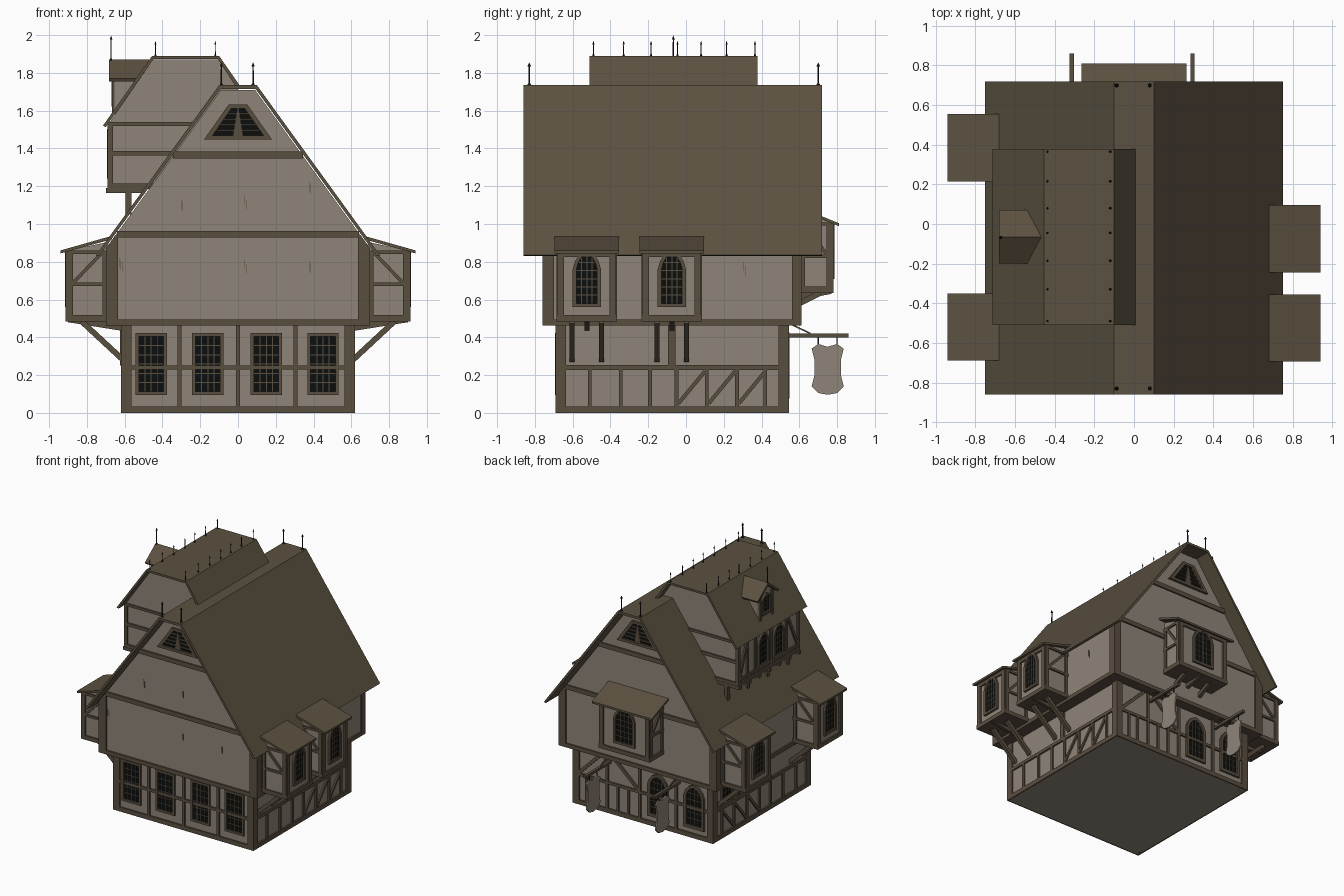
import bpy, bmesh, math
from mathutils import Matrix

if "Cube" in bpy.data.objects:
    bpy.data.objects.remove(bpy.data.objects["Cube"])


def colour(name, h):
    m = bpy.data.materials.new(name)
    c = [int(h[i:i + 2], 16) / 255 for i in (0, 2, 4)]
    m.diffuse_color = [((v + 0.055) / 1.055) ** 2.4 if v > 0.04 else v / 12.92 for v in c] + [1]
    m.use_nodes = True
    m.node_tree.nodes["Principled BSDF"].inputs["Base Color"].default_value = m.diffuse_color
    return m


MATS = {"plaster": colour("plaster", "8f8579"), "timber": colour("timber", "5a4e40"),
        "roof": colour("roof_tiles", "5b5140"), "glass": colour("dark_glass", "0c0f0e"),
        "iron": colour("iron", "23211e")}
parts = {}


def mesh(name, mat):
    return parts.setdefault((name, mat), bmesh.new())


def prism(name, mat, W, pts, d0, d1):
    """Extrude a polygon drawn on wall W from depth d0 to d1."""
    bm = mesh(name, mat)
    lo = [bm.verts.new(W(a, z, d0)) for a, z in pts]
    hi = [bm.verts.new(W(a, z, d1)) for a, z in pts]
    fs = [bm.faces.new(lo), bm.faces.new(hi[::-1])]
    for i in range(len(pts)):
        j = (i + 1) % len(pts)
        fs.append(bm.faces.new((lo[j], lo[i], hi[i], hi[j])))
    bmesh.ops.recalc_face_normals(bm, faces=fs)


def wall(side, off):
    return {"front": lambda a, z, d: (a, -off - d, z), "back": lambda a, z, d: (a, off + d, z),
            "right": lambda a, z, d: (off + d, a, z), "left": lambda a, z, d: (-off - d, a, z)}[side]


def rect(a0, a1, z0, z1):
    return [(a0, z0), (a1, z0), (a1, z1), (a0, z1)]


def box(name, mat, x0, x1, y0, y1, z0, z1):
    prism(name, mat, wall("back", 0), rect(x0, x1, z0, z1), y0, y1)


def bar(name, W, a0, z0, a1, z1, w=0.022, d0=-0.01, d1=0.012, mat="timber"):
    l = math.hypot(a1 - a0, z1 - z0)
    nx, nz = -(z1 - z0) / l * w / 2, (a1 - a0) / l * w / 2
    prism(name, mat, W, [(a0 + nx, z0 + nz), (a1 + nx, z1 + nz), (a1 - nx, z1 - nz), (a0 - nx, z0 - nz)], d0, d1)


def ring(name, W, outer, inner, d1=0.016):
    for i in range(len(outer)):
        j = (i + 1) % len(outer)
        prism(name, "timber", W, [outer[i], outer[j], inner[j], inner[i]], -0.01, d1)


def window(name, W, a, z0, z1, w, nx, nz, arch=0.0, fr=0.02):
    """Glass, frame and glazing bars; arch is the height of the pointed head."""
    hw, zs = w / 2, z1 - arch

    def outline(e):
        p = [(a - hw - e, z0 - e), (a + hw + e, z0 - e)]
        if not arch:
            return p + [(a + hw + e, z1 + e), (a - hw - e, z1 + e)]
        return p + [(a + (hw + e) * t, zs + (arch + e) * h) for t, h in
                    ((1, 0), (0.82, 0.45), (0.5, 0.8), (0, 1), (-0.5, 0.8), (-0.82, 0.45), (-1, 0))]
    prism(name + "_glass", "glass", W, outline(0), -0.002, 0.004)
    ring(name + "_frame", W, outline(fr), outline(0))
    for i in range(1, nx):
        t = -1 + 2 * i / nx
        bar(name + "_bars", W, a + t * hw, z0, a + t * hw, zs + arch * (1 - t * t), 0.005, 0, 0.007)
    for i in range(1, nz):
        z = z0 + (z1 - z0) * i / nz
        h = hw * math.sqrt(1 - (z - zs) / arch) if arch and z > zs else hw
        bar(name + "_bars", W, a - h, z, a + h, z, 0.005, 0, 0.007)


def bay(side, off, c, hw, depth, z0, zo, zw, oh, drop, ww):
    """Hanging bay with sloping roof, arched window and brackets."""
    P = wall(side, off)
    F = wall(side, off + depth)
    S = lambda a, z, d: P(c + d, z, a)
    prism("bay_walls", "plaster", S, [(-0.03, z0), (depth, z0), (depth, zo), (0, zw - 0.02)], -hw, hw)
    s = (zw - zo) / depth
    e = 0.04
    prism("bay_roof", "roof", S, [(-0.02, zw + 0.012), (depth + e, zo - e * s + 0.012),
                                  (depth + e, zo - e * s - 0.004), (-0.02, zw - 0.006)], -hw - oh, hw + oh)
    prism("bay_floor", "timber", S, rect(-0.03, depth + 0.012, z0 - 0.015, z0 + 0.018), -hw - 0.012, hw + 0.012)
    for q in (-1, 1):
        bar("bay_posts", F, c + q * (hw - 0.01), z0, c + q * (hw - 0.01), zo - 0.01, 0.035)
        T = lambda a, z, d: P(c + q * (hw + d), z, a)
        zm = z0 + (zo - z0) * 0.5
        bar("bay_posts", T, depth - 0.012, z0, depth - 0.012, zo - 0.005, 0.03)
        bar("bay_posts", T, 0.02, z0, 0.02, zo, 0.02)
        bar("bay_posts", T, 0, zm, depth, zm, 0.018)
        bar("bay_posts", T, 0.03, zo - 0.01, depth - 0.02, zm, 0.018)
        bar("bay_posts", T, 0, zo - 0.01, depth, zo - 0.01, 0.018)
        m = q * hw * 0.53
        bar("bay_brackets", S, -0.08, z0 - drop, depth * 0.66, z0 - 0.015, 0.03, m - 0.013, m + 0.013)
    prism("bay_brackets", "timber", S, [(-0.07, z0 - 0.065), (-0.07, z0 - 0.04), (0, z0), (depth, z0),
                                        (depth, z0 - 0.02)], -0.013, 0.013)
    bar("bay_posts", F, c - hw, zo - 0.02, c + hw, zo - 0.02, 0.03)
    window("bay_window", F, c, z0 + 0.08, zo - 0.02, ww, 4, 6, 0.08)


# Ground floor and jettied upper body
box("ground_walls", "plaster", -0.608, 0.608, -0.678, 0.533, 0, 0.47)
for x in (-1, 1):
    box("sill", "timber", *sorted((x * 0.606, x * 0.62)), -0.69, 0.545, 0, 0.035)
box("sill", "timber", -0.62, 0.62, -0.69, -0.676, 0, 0.035)
box("sill", "timber", -0.62, 0.62, 0.531, 0.545, 0, 0.035)
box("jetty_beam", "timber", -0.70, 0.70, -0.76, 0.612, 0.463, 0.495)
Y = wall("back", 0)
prism("upper_walls", "plaster", Y, [(-0.688, 0.48), (0.688, 0.48), (0.688, 0.885), (0.09, 1.71), (-0.09, 1.71),
                                    (-0.688, 0.885)], -0.748, 0.6)
for x in (-1, 1):
    for y0, y1 in ((-0.69, -0.635), (0.49, 0.545)):
        box("ground_corner_posts", "timber", *sorted((x * 0.565, x * 0.62)), y0, y1, 0, 0.47)
    for y0, y1 in ((-0.76, -0.70), (0.56, 0.612)):
        prism("upper_corner_posts", "timber", Y, [(x * 0.635, 0.47), (x * 0.70, 0.47), (x * 0.70, 0.87),
                                                  (x * 0.65, 0.94), (x * 0.635, 0.94)], y0, y1)

# Main roof and large left dormer
prism("main_roof", "roof", Y, [(-0.752, 0.835), (-0.1, 1.735), (0.1, 1.735), (0.752, 0.835), (0.735, 0.83),
                               (0.092, 1.716), (-0.092, 1.716), (-0.735, 0.83)], -0.86, 0.72)
prism("dormer_walls", "plaster", Y, [(-0.678, 1.19), (-0.678, 1.54), (-0.45, 1.87), (-0.1, 1.87), (0, 1.72),
                                     (0, 1.19)], -0.44, 0.31)
prism("dormer_roof", "roof", Y, [(-0.715, 1.52), (-0.455, 1.89), (-0.1, 1.89), (0.015, 1.725), (-0.01, 1.725),
                                 (-0.107, 1.874), (-0.447, 1.874), (-0.7, 1.513)], -0.51, 0.378)
box("dormer_floor", "timber", -0.69, -0.45, -0.452, 0.322, 1.185, 1.215)
DL = wall("left", 0.678)
for side, off in (("front", 0.44), ("back", 0.31)):
    D = wall(side, off)
    bar("dormer_rails", D, -0.685, 1.375, -0.34, 1.375, 0.025)
    bar("dormer_rails", D, -0.685, 1.53, -0.24, 1.53, 0.02)
    bar("dormer_rails", D, -0.675, 1.2, -0.675, 1.53, 0.025)
for z in (1.235, 1.51):
    bar("dormer_rails", DL, -0.44, z, 0.31, z)
for y in (-0.44, -0.29, -0.095, 0.1, 0.2, 0.31):
    bar("dormer_posts", DL, y, 1.2, y, 1.53, 0.024)
for i in range(7):
    y = -0.44 + i * 0.125
    box("dormer_joists", "timber", -0.70, -0.5, y - 0.014, y + 0.014, 1.165, 1.19)
    if i % 2 == 0:
        box("dormer_struts", "timber", -0.595, -0.565, y - 0.014, y + 0.014, 1.05, 1.18)
for y in (-0.19, 0.003):
    window("dormer_window", DL, y, 1.26, 1.485, 0.095, 3, 5, 0.06, 0.018)
bar("dormer_posts", DL, -0.43, 1.24, -0.31, 1.5)
bar("dormer_posts", DL, 0.30, 1.24, 0.21, 1.5)

# Tiny gabled dormer on the dormer roof
L = wall("left", 0)
prism("attic_dormer_walls", "plaster", L, [(-0.15, 1.58), (0.02, 1.58), (0.02, 1.785), (-0.065, 1.85), (-0.15, 1.785)],
      0.47, 0.655)
prism("attic_dormer_roof", "roof", L, [(-0.2, 1.77), (-0.065, 1.872), (0.07, 1.77), (0.062, 1.755), (-0.065, 1.85),
                                       (-0.192, 1.755)], 0.47, 0.682)
AW = wall("left", 0.655)
window("attic_window", AW, -0.065, 1.64, 1.765, 0.08, 3, 4, 0.03, 0.018)
for y in (-0.14, 0.01):
    bar("attic_dormer_posts", AW, y, 1.58, y, 1.785, 0.02)

# Gable timbers and louvred vents, front and back
for side, off in (("front", 0.748), ("back", 0.6)):
    G = wall(side, off)
    bar("gable_beams", G, -0.64, 0.945, 0.64, 0.945, 0.035)
    bar("gable_beams", G, -0.345, 1.365, 0.345, 1.365, 0.035)
    inner = [(-0.135, 1.468), (0.135, 1.468), (0.035, 1.612), (-0.035, 1.612)]
    prism("vent_opening", "glass", G, inner, 0, 0.004)
    ring("vent_frame", G, [(-0.18, 1.447), (0.18, 1.447), (0.05, 1.632), (-0.05, 1.632)], inner, 0.02)
    for i in range(1, 5):
        z = 1.468 + 0.029 * i
        h = 0.135 - 0.1 * i / 5
        bar("vent_louvres", G, -h, z, h, z, 0.007, 0, 0.012)
    prism("vent_louvres", "timber", G, [(-0.028, 1.468), (0.028, 1.468), (0.004, 1.612), (-0.004, 1.612)], 0, 0.014)

# Ground floor framing: front
F = wall("front", 0.678)
for x in (-0.31, 0, 0.305):
    bar("front_posts", F, x, 0.03, x, 0.47)
bar("front_rails", F, -0.6, 0.24, 0.6, 0.24)
for x in (-0.46, -0.16, 0.15, 0.45):
    window("front_window", F, x, 0.112, 0.405, 0.13, 4, 6, 0, 0.018)
# Ground floor framing: sides
for side in ("right", "left"):
    S = wall(side, 0.608)
    bar("side_rails", S, -0.65, 0.24, 0.5, 0.24, 0.025)
    ys = [-0.51, -0.345, -0.19, -0.05, 0.11, 0.27, 0.42]
    for y in ys:
        bar("side_posts", S, y, 0.03, y, 0.24, 0.02)
    for y in ys[3:6]:
        bar("side_braces", S, y + 0.01, 0.05, y + 0.15, 0.22, 0.02)
    bar("side_posts", S, -0.075, 0.24, -0.075, 0.47, 0.04)
for y in (0.36, 0.16):
    window("side_window", wall("left", 0.608), y, 0.27, 0.43, 0.11, 3, 4)
# Ground floor framing: back
B = wall("back", 0.533)
bar("back_rails", B, -0.6, 0.24, 0.6, 0.24)
for x in (-0.29, 0.03, 0.32):
    bar("back_posts", B, x, 0.03, x, 0.47)
for x in (0.13, 0.225, 0.42, 0.5):
    bar("back_posts", B, x, 0.03, x, 0.24, 0.018)
bar("back_braces", B, 0.57, 0.25, 0.36, 0.46, 0.025)
bar("back_braces", B, 0.04, 0.25, 0.27, 0.46, 0.025)
for x in (-0.45, -0.13):
    window("back_window", B, x, 0.1, 0.4, 0.13, 4, 6, 0.07, 0.025)

# Hanging bays
for side, c in (("right", -0.525), ("right", -0.075), ("left", -0.52), ("left", 0.385)):
    bay(side, 0.688, c, 0.148, 0.213, 0.5, 0.86, 0.925, 0.022, 0.22, 0.11)
bay("back", 0.6, 0, 0.215, 0.17, 0.65, 1.01, 1.085, 0.05, 0.11, 0.15)

# Hanging signs
half = [(0, 0.35), (0.05, 0.365), (0.085, 0.34), (0.07, 0.28), (0.07, 0.2), (0.085, 0.14), (0.05, 0.105), (0, 0.096)]
shield = [(0.75 + a, z) for a, z in half] + [(0.75 - a, z) for a, z in half[-2:0:-1]]
for x in (-0.315, 0.295):
    S = wall("right", x)
    prism("sign_board", "plaster", S, shield, -0.006, 0.006)
    bar("sign_arm", S, 0.53, 0.41, 0.86, 0.41, 0.02, -0.011, 0.011)
    bar("sign_stay", S, 0.56, 0.467, 0.66, 0.42, 0.008, -0.004, 0.004)
    for y in (0.70, 0.80):
        bar("sign_hooks", S, y, 0.355, y, 0.405, 0.006, -0.003, 0.003, "iron")


# Finials
def finial(x, y, z, h, k=1.0):
    bm = mesh("finials", "iron")
    for r1, r2, z0, l in ((0.004, 0.003, 0, h - 0.015), (0.009, 0.005, 0, 0.01), (0.008, 0.0005, h - 0.02, 0.02)):
        bmesh.ops.create_cone(bm, cap_ends=True, segments=6, radius1=r1 * k, radius2=r2 * k, depth=l,
                              matrix=Matrix.Translation((x, y, z + z0 + l / 2)))


for x in (-0.088, 0.08):
    for y in (-0.83, 0.70):
        finial(x, y, 1.735, 0.12, 1.2)
for x in (-0.437, -0.12):
    for y in (-0.49, -0.33, -0.185, -0.045, 0.08, 0.215, 0.365):
        finial(x, y, 1.89, 0.08, 0.7)
finial(-0.672, -0.067, 1.865, 0.132)

# Small worn patches in the plaster
for W, spots in ((wall("front", 0.748), [(-0.62, 0.79), (-0.3, 1.11), (0.04, 1.12), (0.04, 0.78), (0.385, 1.19),
                                         (0.385, 0.77)]), (wall("right", 0.688), [(0.31, 0.77)])):
    for a, z in spots:
        for k in (-1, 0, 1):
            bar("worn_patches", W, a + k * 0.007, z - 0.03 - k * 0.012, a + k * 0.007, z + 0.02 - k * 0.012, 0.002, 0, 0.002)

# Turn every collected part into an object
for (name, mat), bm in parts.items():
    me = bpy.data.meshes.new(name)
    bm.to_mesh(me)
    bm.free()
    me.materials.append(MATS[mat])
    bpy.context.collection.objects.link(bpy.data.objects.new(name, me))
